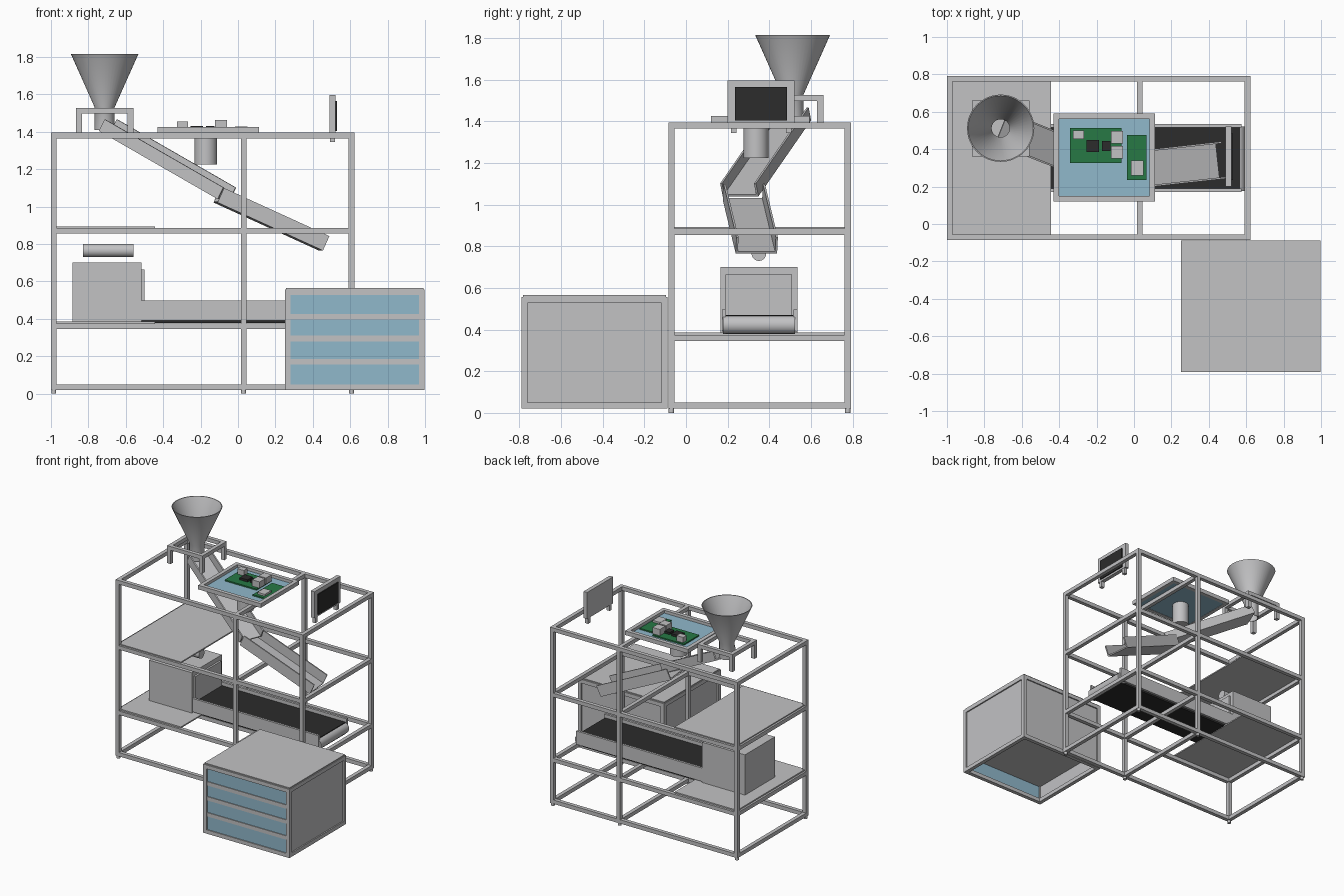
import bpy, bmesh, math
from mathutils import Vector, Matrix

if "Cube" in bpy.data.objects:
    bpy.data.objects.remove(bpy.data.objects["Cube"])

def mat(name, r, g, b):
    m = bpy.data.materials.new(name)
    m.diffuse_color = (r, g, b, 1)
    m.use_nodes = True
    m.node_tree.nodes["Principled BSDF"].inputs["Base Color"].default_value = m.diffuse_color
    return m

GREY = mat("light_grey", 0.54, 0.54, 0.55)
BLUE = mat("pale_blue", 0.28, 0.48, 0.60)
BLACK = mat("black", 0.025, 0.025, 0.025)
GREEN = mat("board_green", 0.02, 0.19, 0.06)

def finish(name, bm, m, smooth=False):
    bmesh.ops.recalc_face_normals(bm, faces=bm.faces)
    me = bpy.data.meshes.new(name)
    bm.to_mesh(me)
    bm.free()
    me.materials.append(m)
    ob = bpy.data.objects.new(name, me)
    bpy.context.collection.objects.link(ob)
    if smooth:
        bpy.context.view_layer.objects.active = ob
        ob.select_set(True)
        bpy.ops.object.shade_smooth_by_angle(angle=math.radians(35))
        ob.select_set(False)
    return ob

def add_box(bm, x0, x1, y0, y1, z0, z1):
    mx = Matrix.Translation(((x0 + x1) / 2, (y0 + y1) / 2, (z0 + z1) / 2))
    mx = mx @ Matrix.Diagonal((x1 - x0, y1 - y0, z1 - z0, 1))
    bmesh.ops.create_cube(bm, size=1, matrix=mx)

def boxes(name, m, *dims):
    bm = bmesh.new()
    for d in dims:
        add_box(bm, *d)
    return finish(name, bm, m)

def cylinder(name, centre, r, length, axis, m=GREY):
    bm = bmesh.new()
    rot = {'X': Matrix.Rotation(math.pi / 2, 4, 'Y'),
           'Y': Matrix.Rotation(math.pi / 2, 4, 'X'), 'Z': Matrix()}[axis]
    bmesh.ops.create_cone(bm, cap_ends=True, segments=40, radius1=r, radius2=r,
                          depth=length, matrix=Matrix.Translation(centre) @ rot)
    return finish(name, bm, m, True)

# Main frame: posts, feet and four levels of rails
T = 0.03
XS, YS = (-1.0, 0.015, 0.592), (-0.085, 0.762)
LEVELS = (0.02, 0.345, 0.855, 1.365)
boxes("frame_posts", GREY, *[(x, x + T, y, y + T, 0.02, 1.395) for x in XS for y in YS])
rails = []
for z in LEVELS:
    for y in YS:
        for a, b in zip(XS, XS[1:]):
            rails.append((a + T, b, y, y + T, z, z + T))
    for x in XS:
        rails.append((x, x + T, YS[0] + T, YS[1], z, z + T))
boxes("frame_rails", GREY, *rails)
for x in XS:
    for y in YS:
        cylinder("frame_foot", (x + T / 2, y + T / 2, 0.01), 0.013, 0.02, 'Z')

# Left-hand shelves
for n, z in (("lower_shelf", 0.375), ("upper_shelf", 0.883)):
    boxes(n, GREY, (-0.985, -0.445, -0.07, 0.775, z, z + 0.01))

# Conveyor with housing
boxes("conveyor_housing", GREY, (-0.885, -0.515, 0.165, 0.535, 0.385, 0.70),
      (-0.515, -0.50, 0.19, 0.508, 0.45, 0.665))
boxes("conveyor_rails", GREY, (-0.515, 0.575, 0.172, 0.19, 0.392, 0.497),
      (-0.515, 0.575, 0.517, 0.535, 0.392, 0.497))
boxes("conveyor_belt", BLACK, (-0.515, 0.568, 0.19, 0.517, 0.378, 0.47))
cylinder("conveyor_roller", (0.55, 0.35, 0.423), 0.045, 0.345, 'Y')
cylinder("scanner_tube", (-0.695, 0.35, 0.765), 0.035, 0.27, 'X')

# Hopper: thin-walled funnel spun from a profile
bm = bmesh.new()
prof = [(0.18, 1.815), (0.053, 1.53), (0.053, 1.41), (0.048, 1.41), (0.048, 1.533), (0.174, 1.815)]
vs = [bm.verts.new((r, 0, z)) for r, z in prof]
es = [bm.edges.new((vs[i], vs[(i + 1) % 6])) for i in range(6)]
bmesh.ops.spin(bm, geom=vs + es, cent=(0, 0, 0), axis=(0, 0, 1),
               angle=2 * math.pi, steps=48, use_merge=True)
bmesh.ops.remove_doubles(bm, verts=bm.verts, dist=1e-5)
bmesh.ops.translate(bm, verts=bm.verts, vec=(-0.713, 0.512, 0))
finish("hopper", bm, GREY, True)

# Hopper stand
x0, x1, y0, y1 = -0.865, -0.56, 0.36, 0.66
stand = [(x, x + T, y, y + T, 1.39, 1.498) for x in (x0, x1 - T) for y in (y0, y1 - T)]
stand += [(x0, x1, y, y + T, 1.498, 1.527) for y in (y0, y1 - T)]
stand += [(x, x + T, y0 + T, y1 - T, 1.498, 1.527) for x in (x0, x1 - T)]
boxes("hopper_stand", GREY, *stand)

# Chutes: U-profile extruded along a sloping line
def chute(name, start, end, w, h, t=0.01):
    start, end = Vector(start), Vector(end)
    d = (end - start).normalized()
    side = Vector((-d.y, d.x, 0)).normalized()
    up = d.cross(side)
    a, b = w / 2, w / 2 - t
    prof = [(-a, 0), (a, 0), (a, h), (b, h), (b, t), (-b, t), (-b, h), (-a, h)]
    bm = bmesh.new()
    f = bm.faces.new([bm.verts.new(start + side * u + up * v) for u, v in prof])
    g = bmesh.ops.extrude_face_region(bm, geom=[f], use_keep_orig=True)
    bmesh.ops.translate(bm, vec=end - start,
                        verts=[e for e in g['geom'] if isinstance(e, bmesh.types.BMVert)])
    finish(name, bm, GREY)

chute("upper_chute", (-0.71, 0.515, 1.405), (-0.075, 0.262, 1.04), 0.185, 0.07)
chute("lower_chute", (-0.12, 0.276, 1.022), (0.443, 0.338, 0.765), 0.2, 0.085)

# Electronics tray with camera below
x0, x1, y0, y1 = -0.43, 0.113, 0.12, 0.592
boxes("tray_rim", GREY, (x0, x1, y0, y0 + T, 1.393, 1.425), (x0, x1, y1 - T, y1, 1.393, 1.425),
      (x0, x0 + T, y0 + T, y1 - T, 1.393, 1.425), (x1 - T, x1, y0 + T, y1 - T, 1.393, 1.425))
boxes("tray_panel", BLUE, (x0 + T, x1 - T, y0 + T, y1 - T, 1.395, 1.403))
cylinder("camera_barrel", (-0.172, 0.336, 1.31), 0.06, 0.17, 'Z')
boxes("circuit_boards", GREEN, (-0.342, -0.068, 0.325, 0.513, 1.403, 1.413),
      (-0.037, 0.068, 0.235, 0.475, 1.403, 1.413))
boxes("chips", BLACK, (-0.255, -0.188, 0.385, 0.45, 1.413, 1.43),
      (-0.17, -0.125, 0.39, 0.443, 1.413, 1.43))
boxes("connectors", GREY, (-0.325, -0.268, 0.455, 0.5, 1.413, 1.455),
      (-0.122, -0.058, 0.43, 0.498, 1.413, 1.462), (-0.122, -0.058, 0.35, 0.418, 1.413, 1.462),
      (-0.015, 0.05, 0.26, 0.34, 1.413, 1.428))

# Monitor
boxes("monitor_body", GREY, (0.49, 0.521, 0.2, 0.522, 1.39, 1.597))
boxes("monitor_screen", BLACK, (0.521, 0.529, 0.236, 0.485, 1.405, 1.565))
boxes("monitor_legs", GREY, *[(0.492, 0.519, y, y + 0.027, 1.345, 1.39) for y in (0.215, 0.48)])

# Drawer cabinet: edge bars, recessed panels, dividers, drawer fronts
x0, x1, y0, y1, z0, z1 = 0.252, 0.998, -0.79, -0.088, 0.02, 0.557
bars = [(x, x + T, y, y + T, z0, z1) for x in (x0, x1 - T) for y in (y0, y1 - T)]
for z in (z0, z1 - T):
    bars += [(x0 + T, x1 - T, y, y + T, z, z + T) for y in (y0, y1 - T)]
    bars += [(x, x + T, y0 + T, y1 - T, z, z + T) for x in (x0, x1 - T)]
boxes("cabinet_frame", GREY, *bars)
boxes("cabinet_panels", GREY,
      (x0 + 0.01, x0 + 0.02, y0 + T, y1 - T, z0 + T, z1 - T),
      (x1 - 0.02, x1 - 0.01, y0 + T, y1 - T, z0 + T, z1 - T),
      (x0 + T, x1 - T, y1 - 0.02, y1 - 0.01, z0 + T, z1 - T))
boxes("cabinet_top", GREY, (x0 + 0.005, x1 - 0.005, y0 + 0.008, y1 - 0.008, z1 - 0.005, 0.565))
DIV = (0.155, 0.28, 0.397)
boxes("cabinet_dividers", GREY, *[(x0 + 0.02, x1 - 0.02, y0 + 0.002, y1 - 0.02, z, z + T) for z in DIV])
lows, highs = (0.05, 0.185, 0.31, 0.427), DIV + (0.527,)
boxes("drawer_fronts", BLUE, *[(x0 + T, x1 - T, y0 + 0.008, y0 + 0.02, a, b) for a, b in zip(lows, highs)])
